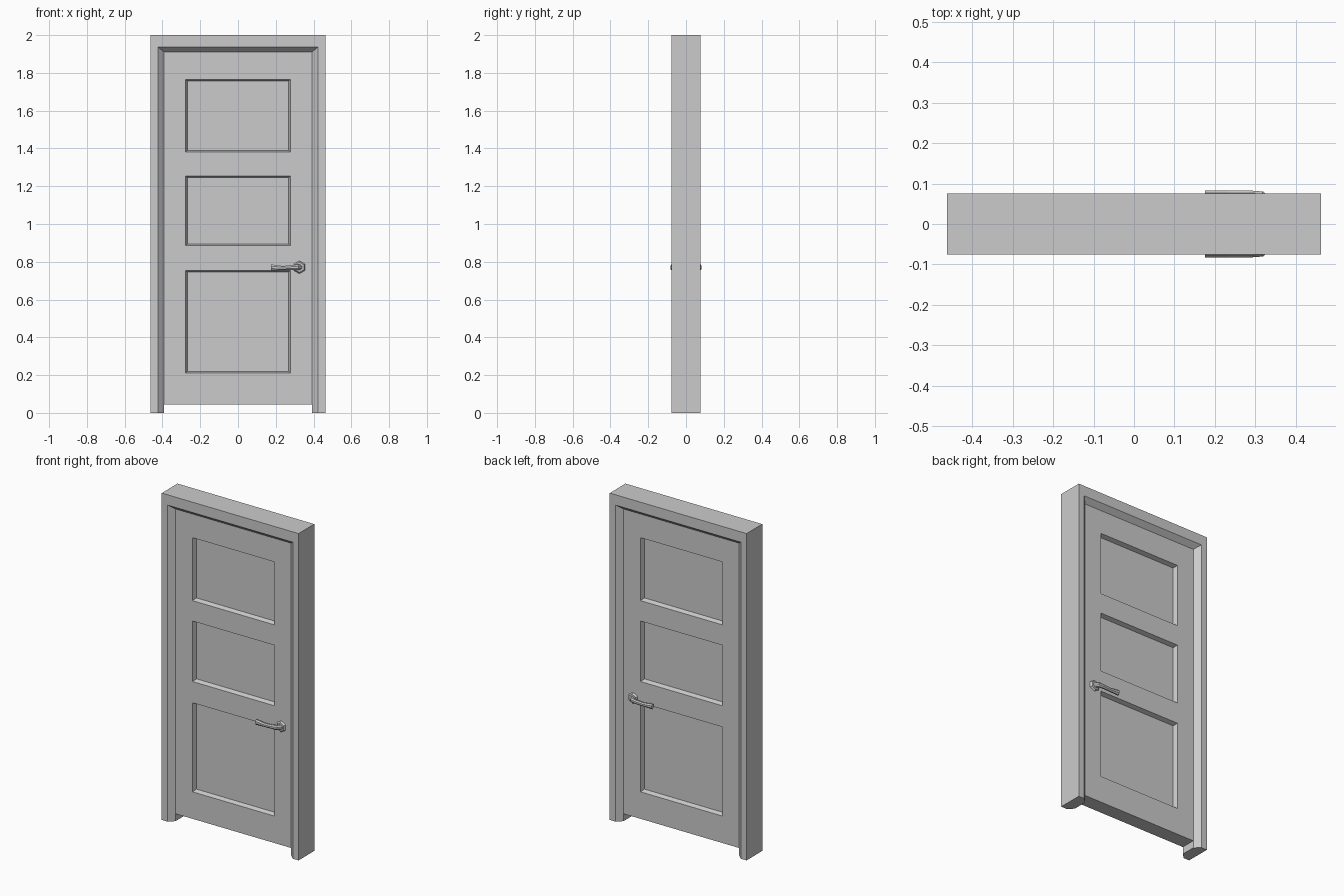
import bpy
import bmesh
from math import cos, sin, pi, radians
from mathutils import Matrix, Vector

cube = bpy.data.objects.get("Cube")
if cube:
    bpy.data.objects.remove(cube, do_unlink=True)

grey = bpy.data.materials.new("plain_grey")
grey.use_nodes = True
grey.diffuse_color = (0.6, 0.6, 0.6, 1)
grey.node_tree.nodes["Principled BSDF"].inputs["Base Color"].default_value = (0.6, 0.6, 0.6, 1)


def finish(name, bm, mirror=False):
    """Turn a bmesh into an object, optionally mirrored front to back."""
    bmesh.ops.recalc_face_normals(bm, faces=bm.faces)
    mesh = bpy.data.meshes.new(name)
    bm.to_mesh(mesh)
    bm.free()
    mesh.materials.append(grey)
    obj = bpy.data.objects.new(name, mesh)
    bpy.context.collection.objects.link(obj)
    if mirror:
        mod = obj.modifiers.new("front_to_back", 'MIRROR')
        mod.use_axis = (False, True, False)
    return obj


def loft(bm, rings, closed=True):
    """Skin a list of equal rings and cap both ends."""
    rings = [[bm.verts.new(p) for p in ring] for ring in rings]
    n = len(rings[0])
    for a, b in zip(rings, rings[1:]):
        for i in range(n):
            j = (i + 1) % n
            bm.faces.new((a[i], a[j], b[j], b[i]))
    bm.faces.new(rings[0])
    bm.faces.new(rings[-1])


DOOR_X, DOOR_Y = 0.391, 0.045
DOOR_BOTTOM, DOOR_TOP = 0.045, 1.91

# Door frame: chamfered profile swept up one leg, across and down the other
half = [(0.463, 2.0, -0.076), (0.424, 1.937, -0.076), (DOOR_X, DOOR_TOP, -DOOR_Y)]
profile = half + [(x, z, -y) for x, z, y in reversed(half)]
bm = bmesh.new()
loft(bm, [[(side * x, y, z * up) for x, z, y in profile]
          for side, up in ((-1, 0), (-1, 1), (1, 1), (1, 0))])
finish("door_frame", bm)

# Door leaf: front half with three sunken panels, mirrored to the back
xs = [-DOOR_X, -0.277, 0.277, DOOR_X]
zs = [DOOR_BOTTOM, 0.21, 0.755, 0.885, 1.255, 1.38, 1.765, DOOR_TOP]
bm = bmesh.new()
grid = [[bm.verts.new((x, -DOOR_Y, z)) for x in xs] for z in zs]
panels = []
for r in range(len(zs) - 1):
    for c in range(len(xs) - 1):
        face = bm.faces.new((grid[r][c], grid[r][c + 1], grid[r + 1][c + 1], grid[r + 1][c]))
        if c == 1 and r % 2:
            panels.append(face)
bm.normal_update()
rim = [e for e in bm.edges if e.is_boundary]
bmesh.ops.inset_individual(bm, faces=panels, thickness=0.009, depth=-0.026,
                           use_even_offset=True)
sides = bmesh.ops.extrude_edge_only(bm, edges=rim)["geom"]
for v in sides:
    if isinstance(v, bmesh.types.BMVert):
        v.co.y = 0
finish("door_leaf", bm, mirror=True)

# Handle rose: tapered hexagon on each face of the door
HANDLE = Vector((0.325, -DOOR_Y, 0.771))
bm = bmesh.new()
bmesh.ops.create_cone(bm, cap_ends=True, segments=6, radius1=0.035, radius2=0.027, depth=0.012,
                      matrix=Matrix.Translation(HANDLE + Vector((0, -0.005, 0)))
                      @ Matrix.Rotation(radians(90), 4, 'X'))
finish("handle_rose", bm, mirror=True)

# Handle lever: eight-sided neck that turns and runs along the door
# Each station: x, y, z, turn in degrees, half width, half height
stations = [(0.325, -0.046, 0.771, 0, 0.015, 0.015),
            (0.325, -0.058, 0.771, 0, 0.014, 0.014),
            (0.312, -0.071, 0.771, 50, 0.012, 0.014),
            (0.285, -0.073, 0.769, 90, 0.010, 0.012),
            (0.235, -0.073, 0.767, 90, 0.010, 0.011),
            (0.175, -0.073, 0.770, 90, 0.010, 0.016)]
bm = bmesh.new()
rings = []
for x, y, z, turn, w, h in stations:
    across = Vector((cos(radians(turn)), -sin(radians(turn)), 0))
    ring = []
    for k in range(8):
        a = (k + 0.5) * pi / 4
        ring.append(Vector((x, y, z)) + across * (w * cos(a) / cos(pi / 8))
                    + Vector((0, 0, h * sin(a) / cos(pi / 8))))
    rings.append(ring)
loft(bm, rings)
finish("handle_lever", bm, mirror=True)
